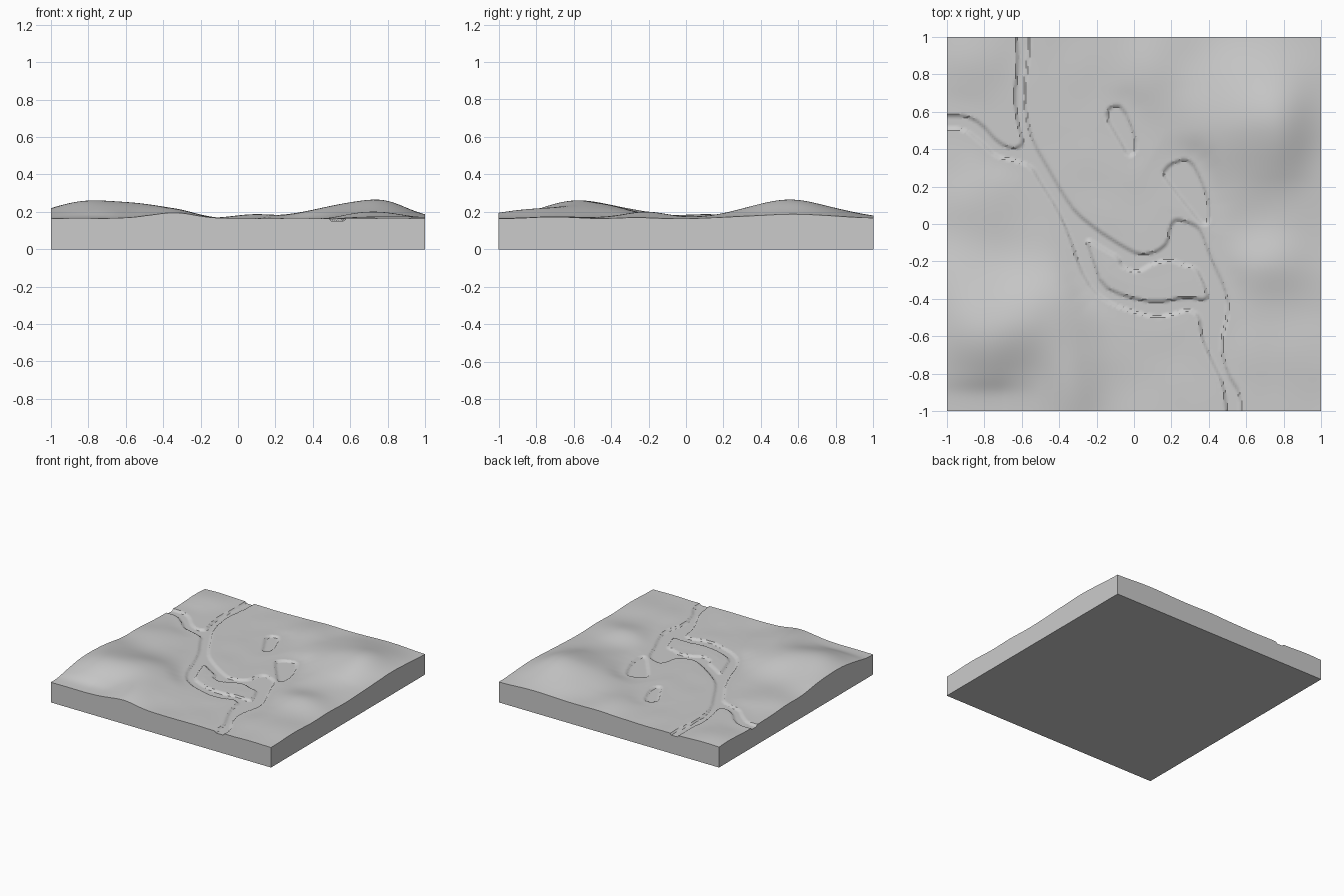
import bpy, bmesh, math
from mathutils import noise, Vector

if "Cube" in bpy.data.objects:
    bpy.data.objects.remove(bpy.data.objects["Cube"])

N = 180          # grid cells per side
WATER = 0.15     # river and pond level
MEADOW = 0.164   # valley floor level

# shorelines seen from above
RIVER = [(-1.06, .51), (-.91, .51), (-.82, .44), (-.74, .36), (-.64, .34), (-.55, .31), (-.50, .22),
         (-.41, .08), (-.34, -.08), (-.29, -.24), (-.22, -.36), (-.12, -.43), (0, -.47), (.12, -.50),
         (.22, -.48), (.29, -.455), (.35, -.49), (.36, -.60), (.41, -.72), (.48, -.86), (.50, -1.06),
         (.57, -1.06), (.57, -.91), (.50, -.80), (.46, -.65), (.51, -.45), (.48, -.33), (.41, -.18),
         (.36, -.04), (.32, 0), (.22, .03), (.19, -.02), (.18, -.10), (.12, -.15), (.03, -.165),
         (-.06, -.12), (-.20, -.03), (-.31, .06), (-.38, .16), (-.46, .30), (-.53, .42), (-.57, .54),
         (-.59, .70), (-.56, .93), (-.56, 1.06), (-.63, 1.06), (-.62, .85), (-.64, .68), (-.62, .53),
         (-.59, .43), (-.64, .40), (-.72, .43), (-.82, .54), (-.90, .58), (-1.06, .58)]
ISLAND = [(-.26, -.07), (-.17, -.13), (-.08, -.18), (-.07, -.23), (.02, -.26), (.10, -.21), (.20, -.19),
          (.26, -.22), (.33, -.23), (.37, -.31), (.40, -.41), (.28, -.39), (.12, -.42), (-.04, -.39),
          (-.17, -.33), (-.22, -.19)]
POND_A = [(-.15, .57), (-.13, .63), (-.06, .63), (.01, .46), (.01, .38), (-.03, .36), (-.08, .45)]
POND_B = [(.15, .27), (.19, .32), (.28, .35), (.33, .30), (.40, .13), (.40, 0), (.36, 0), (.28, .10), (.20, .20)]

# hills: x, y, height, radius x, radius y
HILLS = [(.62, .58, .078, .30, .33), (.80, .50, .040, .16, .28), (-.82, -.60, .078, .24, .25),
         (-.52, -.50, .062, .25, .28), (-.34, -.85, .042, .15, .28), (-.95, -.30, .035, .22, .22),
         (.72, -.22, .036, .20, .17), (-.85, .12, .022, .20, .20), (.10, .82, .022, .16, .20),
         (-.85, .85, .015, .20, .18), (.80, -.70, .012, .25, .22)]


def chaikin(pts):
    out = []
    for a, b in zip(pts, pts[1:] + pts[:1]):
        out += [(a[0] * .78 + b[0] * .22, a[1] * .78 + b[1] * .22),
                (a[0] * .22 + b[0] * .78, a[1] * .22 + b[1] * .78)]
    return out


def segments(pts):
    pts = chaikin(pts)
    return [(a[0], a[1], b[0] - a[0], b[1] - a[1]) for a, b in zip(pts, pts[1:] + pts[:1])]


SHORES = [s for p in (RIVER, ISLAND, POND_A, POND_B) for s in segments(p)]


def shore_distance(x, y):
    """Distance to the nearest shore, negative in water (even-odd rule)."""
    best, wet = 9.0, False
    for ax, ay, dx, dy in SHORES:
        px, py = x - ax, y - ay
        t = min(1, max(0, (px * dx + py * dy) / (dx * dx + dy * dy)))
        best = min(best, (px - t * dx) ** 2 + (py - t * dy) ** 2)
        if (ay > y) != (ay + dy > y) and px < py / dy * dx:
            wet = not wet
    return -math.sqrt(best) if wet else math.sqrt(best)


def height(x, y):
    d = shore_distance(x, y)
    if d < -.006:
        return WATER
    hills = sum(h * math.exp(-(((x - cx) / rx) ** 2 + ((y - cy) / ry) ** 2)) for cx, cy, h, rx, ry in HILLS)
    hills += .005 * noise.noise(Vector((x * 4, y * 4, 2.3)))
    # steep drop at the south-west rim
    if x < -.5:
        hills *= 1 - .75 * min(1, (-.5 - x) / .2) / (1 + math.exp((y + .88) / .025))
    land = MEADOW + hills * (1 - math.exp(-(d / .09) ** 2))
    t = min(1, max(0, (d + .006) / .012))
    return WATER + (land - WATER) * t


# terrain surface
bm = bmesh.new()
grid = []
for j in range(N + 1):
    row = []
    for i in range(N + 1):
        x, y = -1 + 2 * i / N, -1 + 2 * j / N
        row.append(bm.verts.new((x, y, height(x, y))))
    grid.append(row)
for j in range(N):
    for i in range(N):
        bm.faces.new((grid[j][i], grid[j][i + 1], grid[j + 1][i + 1], grid[j + 1][i])).smooth = True

# side walls and flat underside
rim = (grid[0][:-1] + [r[-1] for r in grid[:-1]] + grid[-1][:0:-1] + [r[0] for r in grid[:0:-1]])
foot = [bm.verts.new((v.co.x, v.co.y, 0)) for v in rim]
for k in range(len(rim)):
    n = (k + 1) % len(rim)
    bm.faces.new((rim[k], foot[k], foot[n], rim[n]))
bm.faces.new(foot[::-1])

mesh = bpy.data.meshes.new("terrain_block")
bm.to_mesh(mesh)
bm.free()
terrain = bpy.data.objects.new("terrain_block", mesh)
bpy.context.collection.objects.link(terrain)
bpy.context.view_layer.objects.active = terrain
terrain.select_set(True)
bpy.ops.object.shade_smooth_by_angle(angle=math.radians(30))
